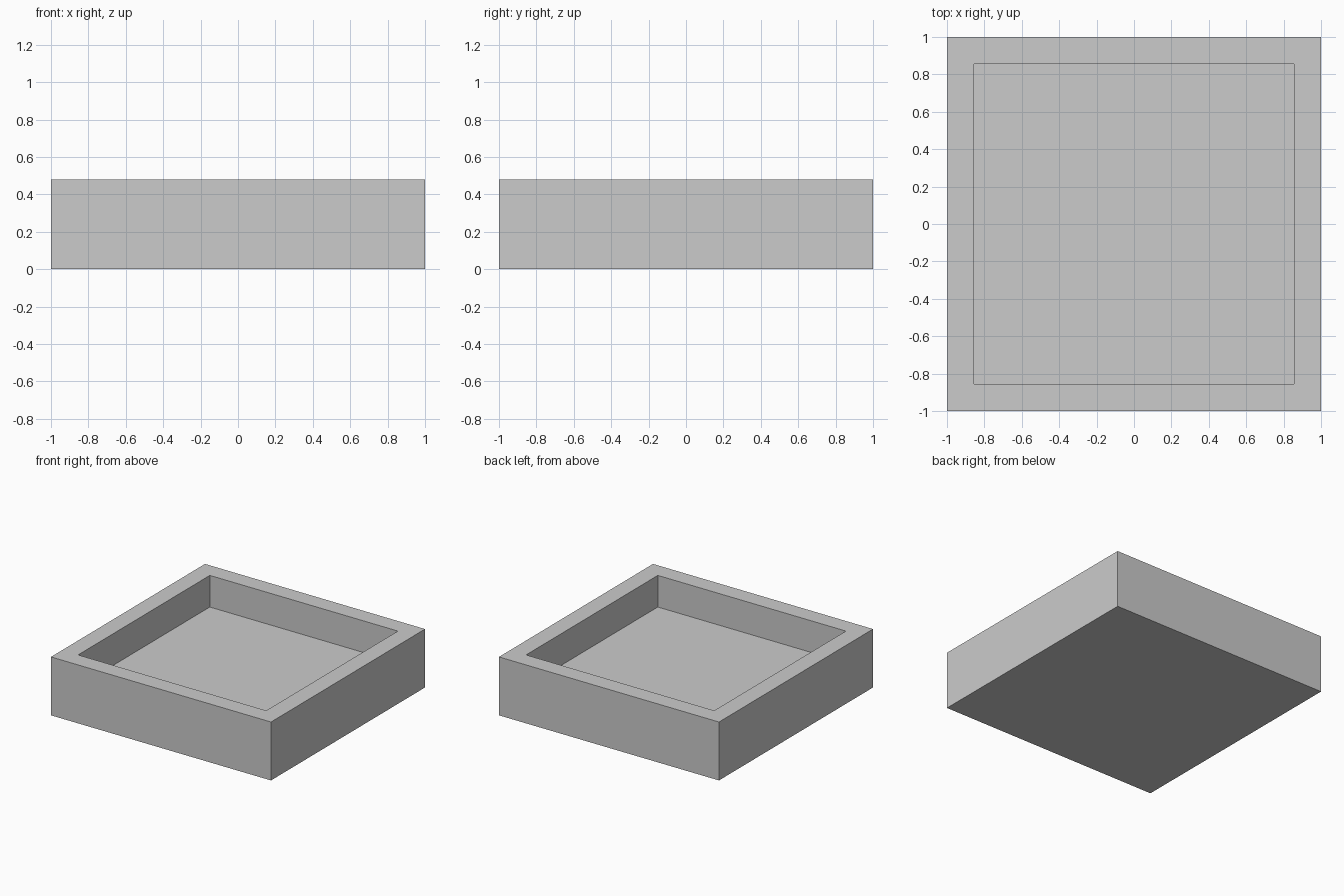
import bpy
import bmesh

if "Cube" in bpy.data.objects:
    bpy.data.objects.remove(bpy.data.objects["Cube"])

HEIGHT, FLOOR_Z, INNER = 0.48, 0.22, 0.795

# Solid square block
bm = bmesh.new()
bmesh.ops.create_cube(bm, size=1)
bmesh.ops.scale(bm, vec=(2, 2, HEIGHT), verts=bm.verts)
bmesh.ops.translate(bm, vec=(0, 0, HEIGHT / 2), verts=bm.verts)

# Inset the top for the rim, then sink a straight-walled recess
bm.normal_update()
top = max(bm.faces, key=lambda f: f.calc_center_median().z)
bmesh.ops.inset_region(bm, faces=[top], thickness=1 - INNER)
floor = bmesh.ops.extrude_discrete_faces(bm, faces=[top])["faces"][0]
bmesh.ops.translate(bm, vec=(0, 0, FLOOR_Z - HEIGHT), verts=floor.verts)
bmesh.ops.recalc_face_normals(bm, faces=bm.faces)

mesh = bpy.data.meshes.new("square_tray")
bm.to_mesh(mesh)
bm.free()
bpy.context.collection.objects.link(bpy.data.objects.new("square_tray", mesh))
